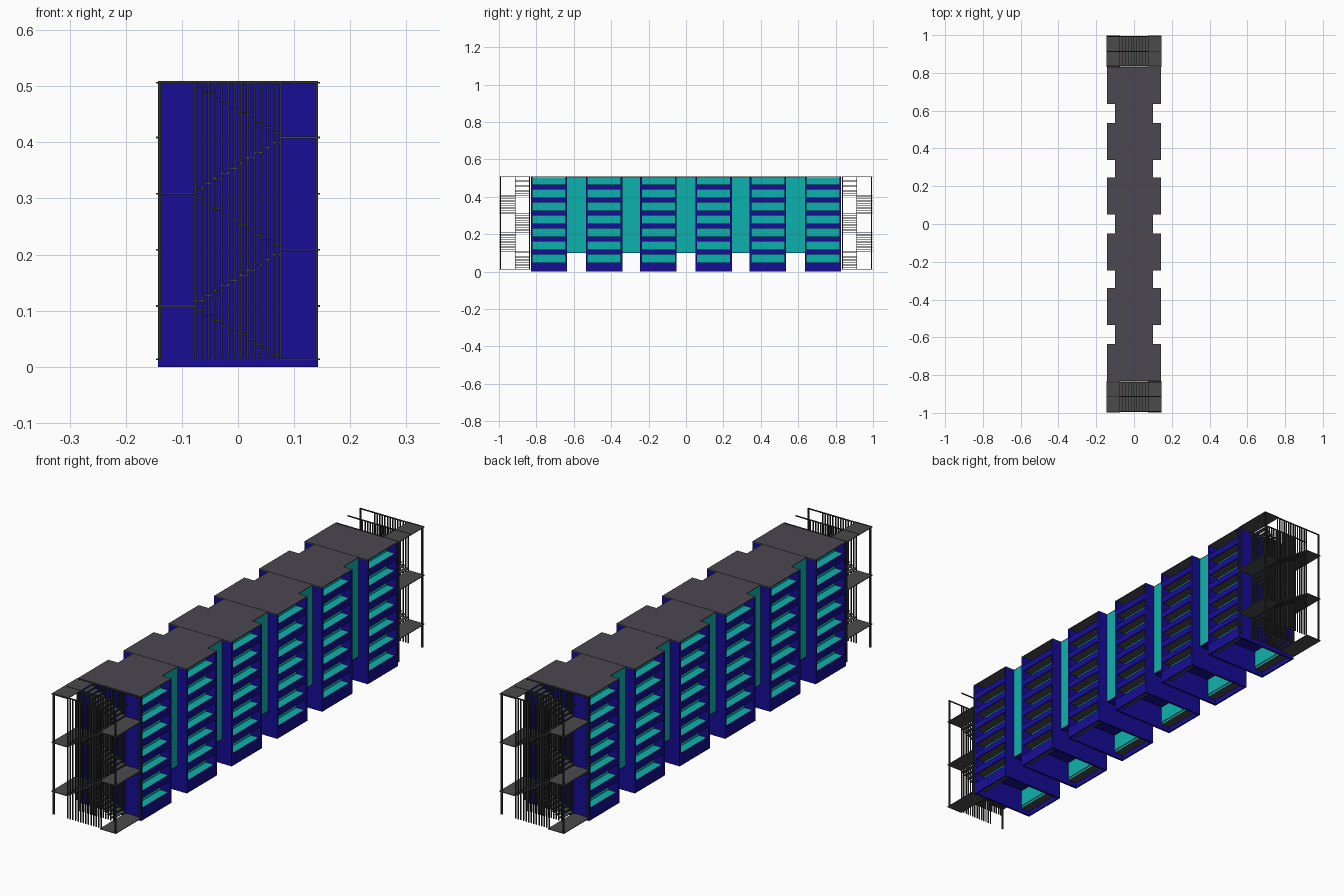
import bpy, bmesh
from mathutils import Matrix, Vector

if "Cube" in bpy.data.objects:
    bpy.data.objects.remove(bpy.data.objects["Cube"])


def material(name, rgb):
    m = bpy.data.materials.new(name)
    m.diffuse_color = (*rgb, 1)
    m.use_nodes = True
    m.node_tree.nodes["Principled BSDF"].inputs["Base Color"].default_value = m.diffuse_color
    return m


BLUE = material("blue_paint", (0.008, 0.004, 0.30))
CYAN = material("cyan_glass", (0.004, 0.45, 0.42))
ROOF = material("roof_grey", (0.07, 0.065, 0.08))
STEEL = material("dark_steel", (0.07, 0.07, 0.07))
RAIL = material("rail_steel", (0.03, 0.03, 0.03))


def boxes(name, items, mat, turn=False):
    """One object from boxes given as (x0, x1, y0, y1, z0, z1)."""
    bm = bmesh.new()
    for x0, x1, y0, y1, z0, z1 in items:
        c = Vector(((x0 + x1) / 2, (y0 + y1) / 2, (z0 + z1) / 2))
        s = Matrix.Diagonal((abs(x1 - x0), abs(y1 - y0), abs(z1 - z0), 1))
        bmesh.ops.create_cube(bm, size=1, matrix=Matrix.Translation(c) @ s)
    if turn:
        bm.transform(Matrix.Rotation(3.14159265, 4, 'Z'))
    me = bpy.data.meshes.new(name)
    bm.to_mesh(me)
    bm.free()
    me.materials.append(mat)
    ob = bpy.data.objects.new(name, me)
    bpy.context.collection.objects.link(ob)
    return ob


W, CORE, TOP = 0.143, 0.10, 0.508      # block half width, core half width, roof height
WALL, PITCH, SILL, GAP = 0.009, 0.0695, 0.048, 0.043
HALF = 0.0975
CENTRES = [s * c for s in (-1, 1) for c in (0.1475, 0.4375, 0.7325)]

# Glazed core running through all blocks, with its underside
boxes("glass_core", [(-CORE, CORE, -0.822, 0.822, 0.103, TOP - 0.004)], CYAN)
boxes("core_underside", [(-CORE, CORE, -0.822, 0.822, 0.099, 0.103)], BLUE)
boxes("core_roof", [(-CORE, CORE, -0.64, 0.64, TOP - 0.004, TOP)], ROOF)

# Six apartment blocks with stacked balconies on both sides
for n, yc in enumerate(CENTRES, 1):
    y0, y1 = yc - HALF, yc + HALF
    frame = [(-W, W, y0, y0 + WALL, 0, TOP - 0.003),
             (-W, W, y1 - WALL, y1, 0, TOP - 0.003)]
    floors, soffits, glass = [], [], []
    a, b = y0 + WALL, y1 - WALL
    for s in (-1, 1):
        glass.append((s * (CORE - 0.004), s * CORE, a, b, 0.03, 0.103))
        for i in range(7):
            sill = SILL + i * PITCH
            low = 0 if i == 0 else sill - PITCH + GAP
            base = max(low, sill - 0.028)
            frame.append((s * (W - 0.006), s * W, a, b, low, sill))
            floors.append((s * CORE, s * (W - 0.006), a, b, base + 0.003, sill - 0.003))
            soffits.append((s * CORE, s * (W - 0.006), a, b, base, base + 0.003))
    boxes(f"block_frame_{n}", frame, BLUE)
    boxes(f"balcony_floors_{n}", floors, CYAN)
    boxes(f"balcony_soffits_{n}", soffits, STEEL)
    boxes(f"ground_glass_{n}", glass, CYAN)
    boxes(f"block_roof_{n}", [(-W, W, y0, y1, TOP - 0.003, TOP + 0.001)], ROOF)

# Open steel stair towers; the back one is the front one turned half round
OUT, MID, INN = -0.998, -0.913, -0.832
LEVELS = [0.015, 0.11, 0.21, 0.31, 0.41, 0.508]
for end, turn in (("front", False), ("back", True)):
    landings, treads, bars, rails = [], [], [], []
    for i, z in enumerate(LEVELS):
        s = 1 if i % 2 == 0 else -1
        landings.append((s * 0.073, s * 0.146, OUT, INN, z - 0.003, z))
        if i < 5:
            ya, yb = (MID, INN) if i % 2 == 0 else (OUT, MID)
            rise = LEVELS[i + 1] - z
            for k in range(1, 11):
                x = s * (0.075 - 0.15 * (k - 0.5) / 10)
                zz = z + rise * k / 11
                treads.append((x - 0.0085, x + 0.0085, ya + 0.002, yb - 0.002,
                               zz - 0.0025, zz))
    # Vertical screens beside the flights, and corner posts
    for y in (OUT + 0.006, MID, INN - 0.004):
        for k in range(14):
            x = -0.076 + 0.152 * k / 13
            bars.append((x - 0.002, x + 0.002, y - 0.002, y + 0.002, 0.014, TOP))
        rails.append((-W, W, y - 0.002, y + 0.002, TOP - 0.003, TOP + 0.001))
    for x in (-0.14, 0.14):
        for y in (OUT + 0.006, INN - 0.004):
            bars.append((x - 0.003, x + 0.003, y - 0.003, y + 0.003, 0.014, TOP))
    boxes(f"{end}_stair_landings", landings, STEEL, turn)
    boxes(f"{end}_stair_treads", treads, STEEL, turn)
    boxes(f"{end}_stair_bars", bars, RAIL, turn)
    boxes(f"{end}_stair_top_rails", rails, RAIL, turn)
